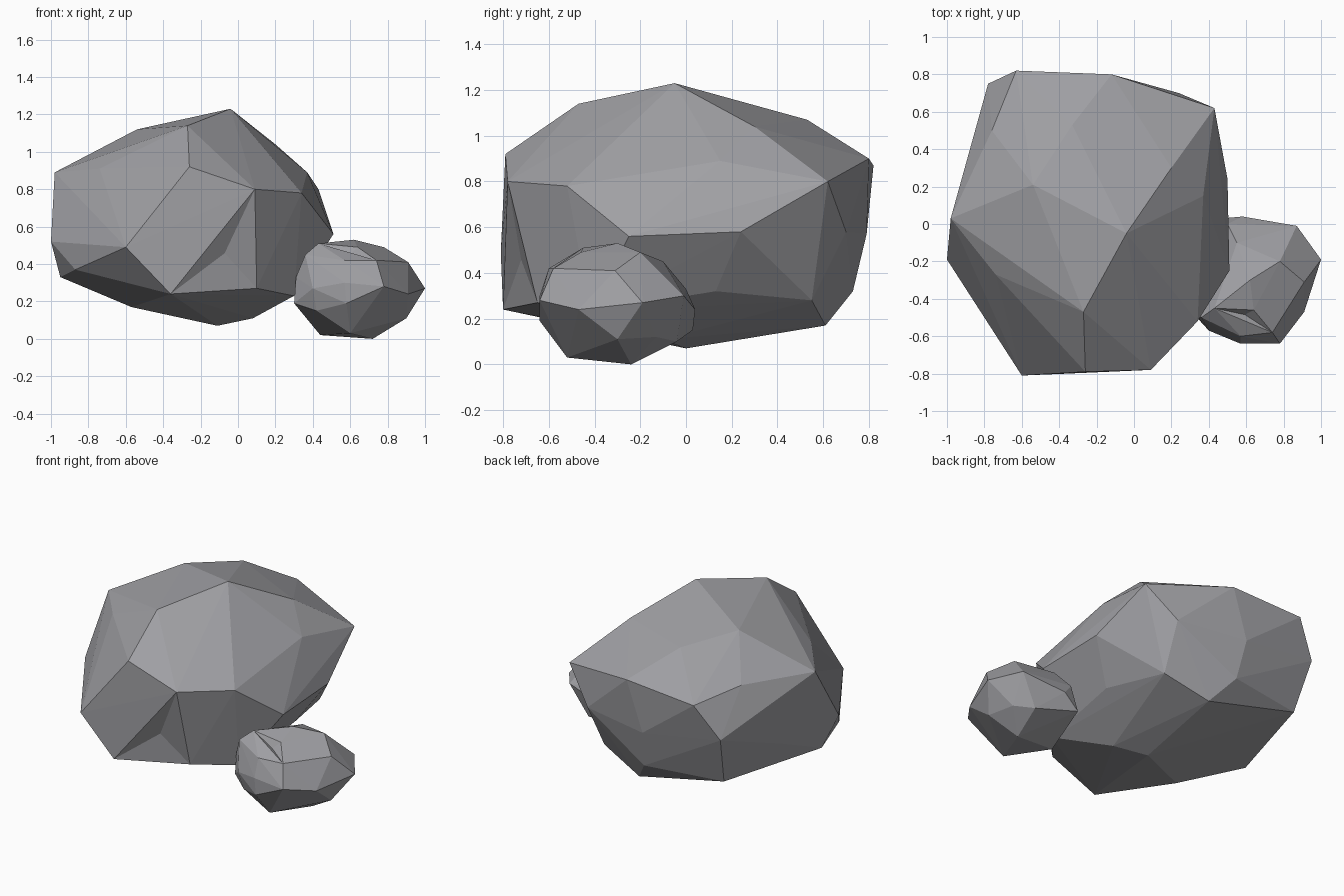
import bpy
import bmesh
from mathutils import Vector

# Remove the default object if the scene has it
default_cube = bpy.data.objects.get("Cube")
if default_cube is not None:
    bpy.data.objects.remove(default_cube, do_unlink=True)


def make_material(name, colour):
    material = bpy.data.materials.new(name)
    material.use_nodes = True
    material.diffuse_color = colour
    shader = material.node_tree.nodes["Principled BSDF"]
    shader.inputs["Base Color"].default_value = colour
    shader.inputs["Roughness"].default_value = 0.9
    return material


def make_rock(name, corners, material, chip_place, chip_depth):
    """Wrap the corner points in a faceted hull, then dent the face nearest the chip."""
    bm = bmesh.new()
    for corner in corners:
        bm.verts.new(corner)
    hull = bmesh.ops.convex_hull(bm, input=bm.verts[:])
    unused = set(hull["geom_interior"]) | set(hull["geom_unused"])
    loose = [item for item in unused if isinstance(item, bmesh.types.BMVert)]
    bmesh.ops.delete(bm, geom=loose, context="VERTS")
    bmesh.ops.recalc_face_normals(bm, faces=bm.faces[:])

    target = Vector(chip_place)
    face = min(bm.faces, key=lambda f: (f.calc_center_median() - target).length)
    inward = face.normal * -chip_depth
    dent = bmesh.ops.poke(bm, faces=[face])
    for vert in dent["verts"]:
        vert.co += inward

    mesh = bpy.data.meshes.new(name)
    bm.to_mesh(mesh)
    bm.free()
    mesh.materials.append(material)
    for polygon in mesh.polygons:
        polygon.use_smooth = False
    rock = bpy.data.objects.new(name, mesh)
    bpy.context.scene.collection.objects.link(rock)
    return rock


stone_grey = make_material("stone grey", (.35, .35, .37, 1))

# Corners of the large boulder, grouped by the side they belong to
boulder_front = [
    (-.26, -.79, .92), (.09, -.78, .8), (-.6, -.81, .49),
    (-.36, -.8, .24), (.1, -.65, .27),
]
boulder_top = [
    (-.27, -.47, 1.14), (-.04, -.05, 1.23), (.2, .3, 1.04),
    (-.54, .21, 1.12), (-.33, .53, 1.07), (-.74, -.27, .91),
]
boulder_left = [
    (.34, -.52, .78), (.37, .15, .89), (.43, .62, .8),
    (.51, -.25, .56), (.5, .24, .58), (.33, .13, .32),
]
boulder_back = [
    (-.12, .8, .9), (-.63, .82, .87), (.24, .7, .58),
    (-.23, .79, .57), (.22, .55, .28), (-.2, .73, .32),
]
boulder_right = [
    (-1, -.19, .52), (-.98, .03, .89), (-.89, .28, .48),
    (-.76, .5, .92), (-.78, .75, .65), (-.73, .64, .32),
]
boulder_base = [
    (-.95, -.08, .33), (-.87, -.38, .37), (-.57, -.28, .17), (-.11, 0, .07),
    (.08, -.1, .11), (.3, -.42, .23), (-.08, .61, .17),
]
make_rock(
    "large_boulder",
    boulder_front + boulder_top + boulder_left
    + boulder_back + boulder_right + boulder_base,
    stone_grey,
    chip_place=(-.06, -.74, .44),
    chip_depth=.03,
)

# Corners of the small stone resting beside it
stone_front = [
    (.57, -.6, .42), (.74, -.58, .42), (.58, -.64, .19),
    (.78, -.64, .28), (.4, -.57, .27), (.57, -.64, .3),
]
stone_top = [
    (.43, -.45, .51), (.62, -.3, .53), (.78, -.2, .49), (.91, -.31, .41),
    (.55, -.1, .45), (.36, -.5, .45), (.64, -.46, .49),
]
stone_sides = [
    (.58, .04, .24), (.87, -.01, .3), (1, -.19, .27), (.91, -.47, .24),
    (.3, -.46, .19), (.31, -.46, .33), (.5, 0, .33),
]
stone_base = [
    (.9, -.3, .11), (.72, -.24, 0), (.44, -.25, .02), (.6, -.52, .03),
    (.75, -.04, .1), (.47, .03, .15), (.85, -.13, .12), (.42, -.54, .15),
]
make_rock(
    "small_stone",
    stone_front + stone_top + stone_sides + stone_base,
    stone_grey,
    chip_place=(.65, -.54, .45),
    chip_depth=.03,
)
